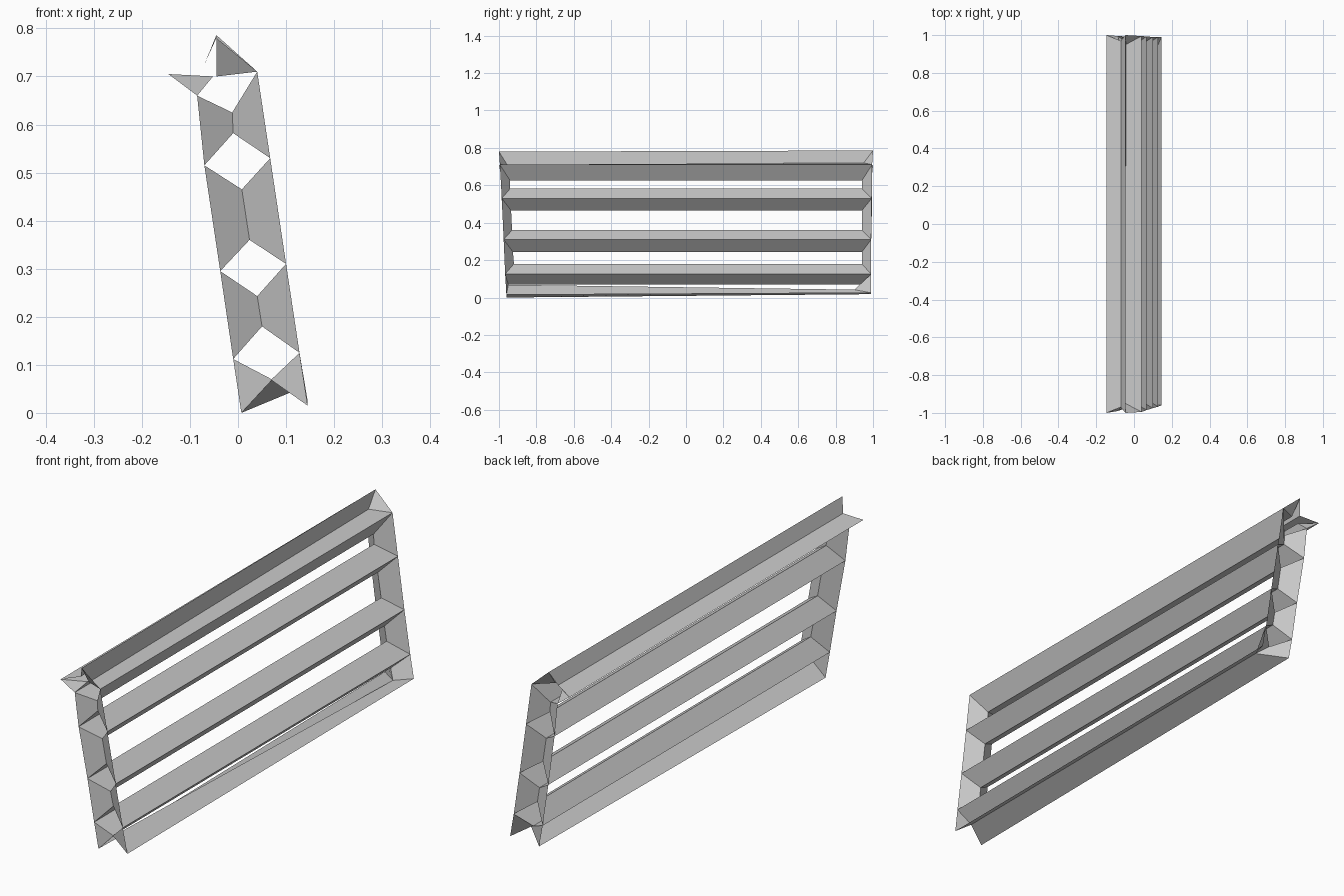
import bpy

if "Cube" in bpy.data.objects:
    bpy.data.objects.remove(bpy.data.objects["Cube"])

IN0, IN1 = -0.94, 0.94          # inner ends of the window openings


def line(x, z, y0, y1, dx=0.0, dz=0.0):
    """A lengthwise edge; dx/dz shift its far (+y) end."""
    return ((x, y0, z), (x + dx, y1, z + dz))


def make(name, faces):
    verts, index, polys = [], {}, []
    for face in faces:
        poly = []
        for p in face:
            if p not in index:
                index[p] = len(verts)
                verts.append(p)
            poly.append(index[p])
        polys.append(poly)
    me = bpy.data.meshes.new(name)
    me.from_pydata(verts, [], polys)
    me.update()
    ob = bpy.data.objects.new(name, me)
    bpy.context.collection.objects.link(ob)
    return ob


def strip(*lines):
    """Long faces joining neighbouring lengthwise edges."""
    return [(a[0], a[1], b[1], b[0]) for a, b in zip(lines, lines[1:])]


# Outer edges on both sides, from the top bar down to the foot
left = [line(-0.085, 0.66, -0.99, 0.995), line(-0.07, 0.515, -0.985, 0.995),
        line(-0.037, 0.295, -0.972, 0.99), line(-0.01, 0.112, -0.965, 0.99),
        line(0.007, 0.0, -0.96, 0.99, 0, 0.018)]
right = [line(0.04, 0.71, -0.995, 0.995), line(0.067, 0.53, -0.985, 0.993),
         line(0.10, 0.31, -0.975, 0.99), line(0.128, 0.125, -0.967, 0.99),
         line(0.145, 0.015, -0.96, 0.99, 0, 0.01)]
# Ridge below and above each bar
below = [line(-0.012, 0.625, IN0, IN1), line(0.008, 0.465, -0.935, IN1),
         line(0.04, 0.243, -0.925, IN1), line(0.07, 0.07, -0.95, IN1)]
above = [None, line(-0.01, 0.582, IN0, IN1), line(0.024, 0.36, -0.93, IN1),
         line(0.05, 0.18, -0.92, IN1), line(0.07, 0.068, -0.95, 0.90, 0.038, -0.026)]

# Hollow diamond slats
for i in range(1, 4):
    make(f"slat_{i}", strip(left[i], above[i], right[i], below[i], left[i]))

# Open V-shaped foot
make("foot_rail", strip(left[4], above[4], right[4]))

# Folded end rails between the slats
for end, name in enumerate(("front_end_rail", "back_end_rail")):
    faces = []
    for i in range(4):
        for side in (left, right):
            faces.append((side[i][end], below[i][end],
                          above[i + 1][end], side[i + 1][end]))
    make(name, faces)

# Top bar with upright fin and rear flange
fin = line(-0.045, 0.78, -1.0, 1.0, 0, 0.006)
valley_r = line(-0.045, 0.70, -0.95, 0.95, 0.002, 0.02)
valley_l = line(-0.07, 0.725, -0.97, 0.97)
flange = line(-0.145, 0.705, -1.0, 1.0)
groove = line(-0.052, 0.70, -0.95, 0.95, -0.023, 0.0)
make("top_bar", strip(left[0], below[0], right[0], valley_r)
     + strip(groove, left[0]))
make("top_fin", strip(valley_r, fin, valley_l))
make("rear_flange", strip(valley_l, flange, groove))

# Triangular end caps of the top bar
for end, name in enumerate(("front_top_cap", "back_top_cap")):
    make(name, [(fin[end], right[0][end], valley_r[end]),
                (flange[end], left[0][end], groove[end])])
